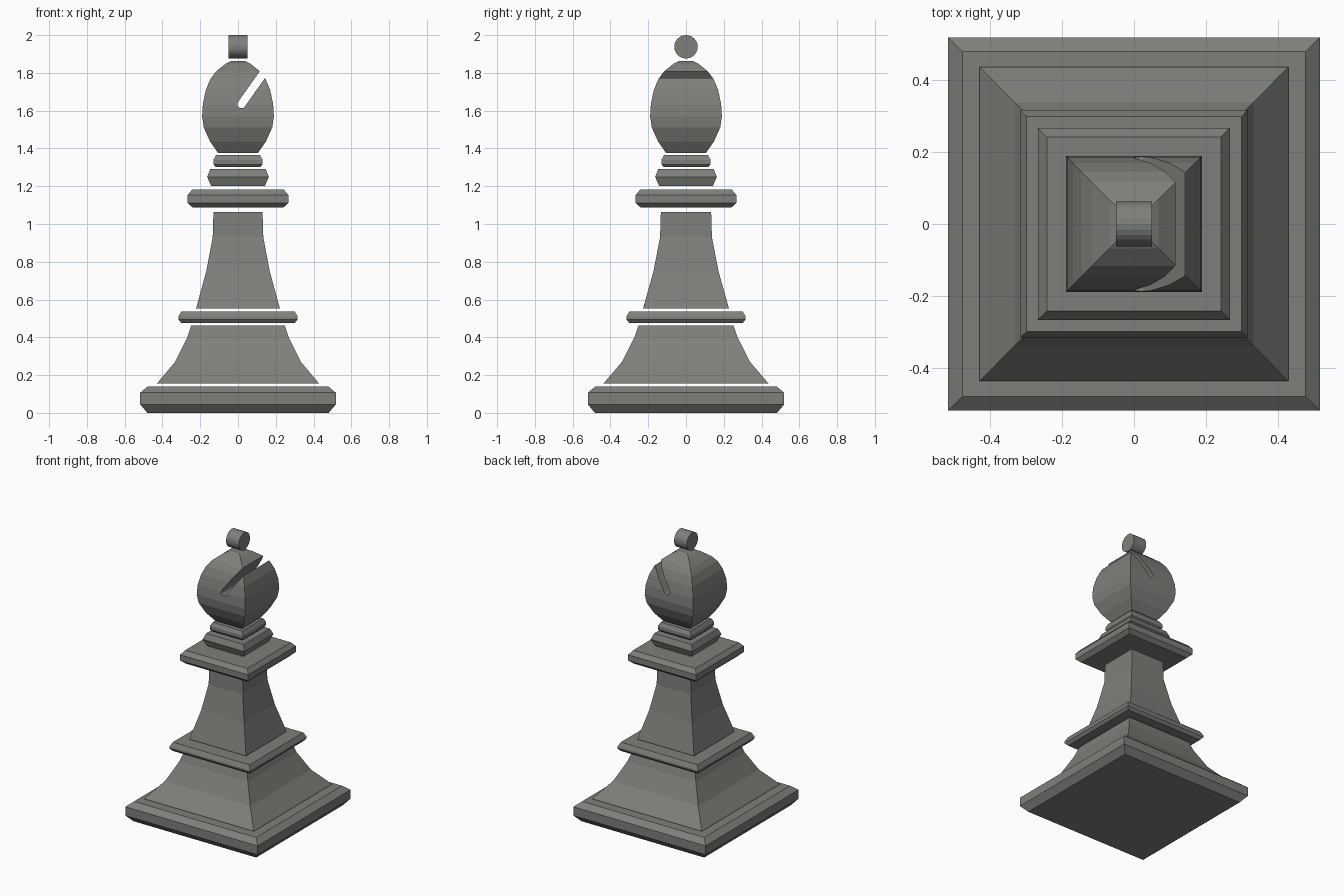
import bpy, bmesh, math

if "Cube" in bpy.data.objects:
    bpy.data.objects.remove(bpy.data.objects["Cube"])

grey = bpy.data.materials.new("dark_grey")
grey.diffuse_color = (0.205, 0.215, 0.195, 1)
grey.use_nodes = True
grey.node_tree.nodes["Principled BSDF"].inputs["Base Color"].default_value = grey.diffuse_color


def finish(bm, name):
    bmesh.ops.recalc_face_normals(bm, faces=bm.faces)
    me = bpy.data.meshes.new(name)
    bm.to_mesh(me)
    bm.free()
    me.materials.append(grey)
    ob = bpy.data.objects.new(name, me)
    bpy.context.collection.objects.link(ob)
    return ob


def square_stack(name, profile, sy=1.0):
    """Closed square tower from (half width, height) pairs."""
    bm = bmesh.new()
    rings = [[bm.verts.new((sx * w, s * w * sy, z))
              for sx, s in ((-1, -1), (1, -1), (1, 1), (-1, 1))] for w, z in profile]
    for a, b in zip(rings, rings[1:]):
        for i in range(4):
            j = (i + 1) % 4
            bm.faces.new((a[i], a[j], b[j], b[i]))
    bm.faces.new(rings[0][::-1])
    bm.faces.new(rings[-1])
    return finish(bm, name)


def prism(name, outline, axis, half):
    """Outline of (u, z) points extruded along x or y."""
    bm = bmesh.new()
    put = (lambda u, z, d: (d, u, z)) if axis == 'x' else (lambda u, z, d: (u, d, z))
    a, b = ([bm.verts.new(put(u, z, d)) for u, z in outline] for d in (-half, half))
    n = len(outline)
    for i in range(n):
        j = (i + 1) % n
        bm.faces.new((a[i], a[j], b[j], b[i]))
    bm.faces.new(a[::-1])
    bm.faces.new(b)
    return finish(bm, name)


# Foot and body
square_stack("base", [(.48, 0), (.518, .045), (.518, .107), (.478, .14)], 1.004)
square_stack("skirt", [(.43, .155), (.333, .27), (.268, .40), (.248, .462)], 1.018)
square_stack("lower_collar", [(.30, .476), (.316, .495), (.316, .508), (.30, .538)])
square_stack("stem", [(.222, .552), (.168, .75), (.134, .93), (.13, 1.064)], 1.025)

# Neck rings
square_stack("upper_collar", [(.24, 1.087), (.267, 1.112), (.267, 1.153), (.243, 1.182)])
square_stack("neck_ring_lower", [(.142, 1.20), (.163, 1.25), (.147, 1.29)])
square_stack("neck_ring_upper", [(.118, 1.302), (.13, 1.316), (.13, 1.34), (.116, 1.365)])

# Egg-shaped head
head = square_stack("head", [(.105, 1.375), (.148, 1.437), (.181, 1.51), (.19, 1.57),
                             (.186, 1.636), (.17, 1.71), (.146, 1.768), (.117, 1.807),
                             (.068, 1.847), (.04, 1.862)])

# Slanted slot with a rounded end, cut right through the head
cx, cz, r = .018, 1.634, .0215
ang = math.atan2(.155, .11)
arc = [(cx + r * math.cos(ang + math.pi / 2 + math.pi * k / 6),
        cz + r * math.sin(ang + math.pi / 2 + math.pi * k / 6)) for k in range(7)]
dx, dz = .4 * math.cos(ang), .4 * math.sin(ang)
outline = arc + [(arc[-1][0] + dx, arc[-1][1] + dz), (arc[0][0] + dx, arc[0][1] + dz)]
cutter = prism("slot_cutter", outline, 'y', .4)
cutter.hide_render = True
mod = head.modifiers.new("slot", 'BOOLEAN')
mod.operation = 'DIFFERENCE'
mod.solver = 'EXACT'
mod.object = cutter
bpy.context.view_layer.objects.active = head
bpy.ops.object.modifier_apply(modifier=mod.name)
bpy.data.objects.remove(cutter)

# Round finial lying along x
prism("finial", [(.062 * math.cos(math.tau * k / 24), 1.938 + .062 * math.sin(math.tau * k / 24))
                 for k in range(24)], 'x', .05)
